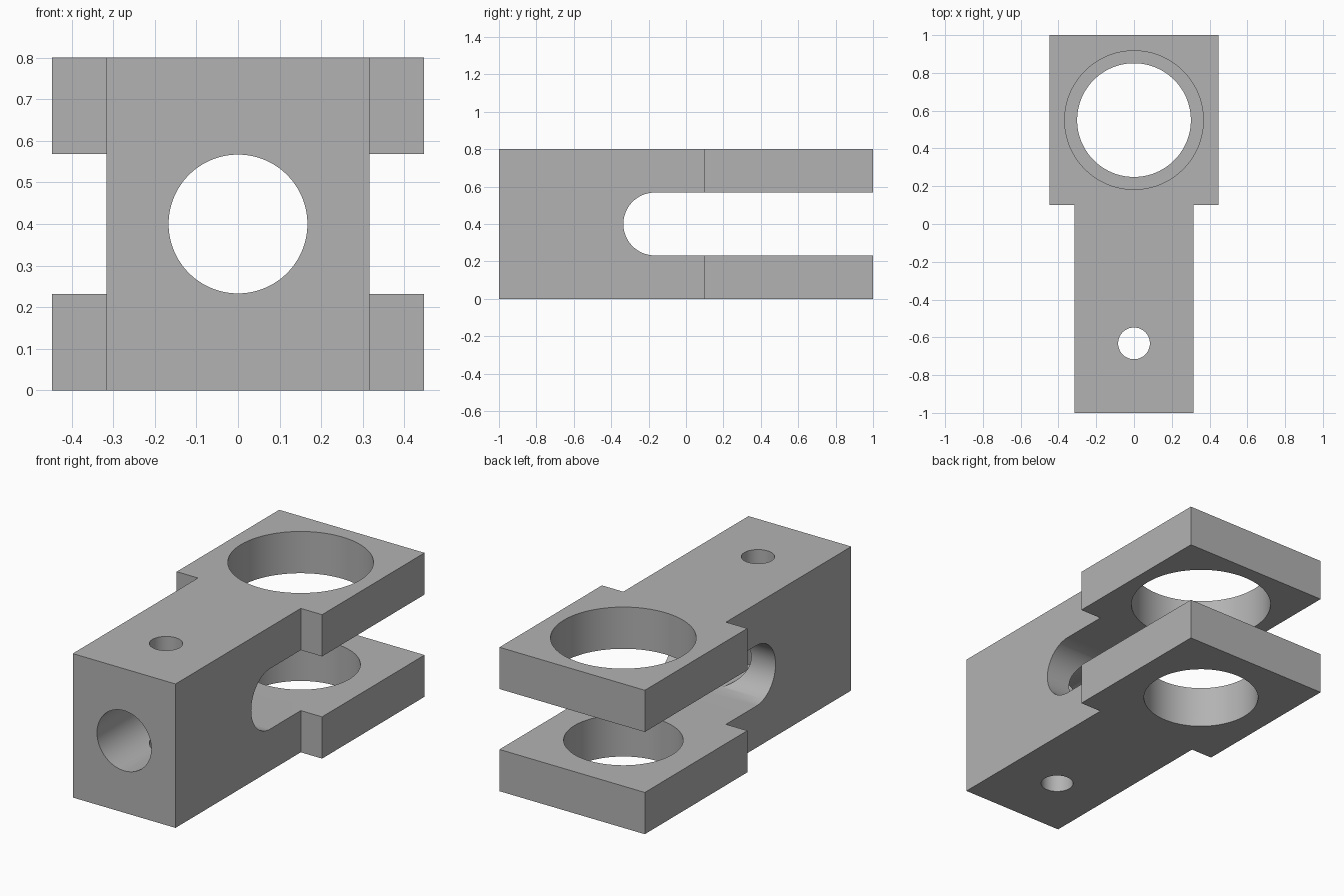
import bpy
import bmesh
import math
from mathutils import Matrix, Vector

default = bpy.data.objects.get("Cube")
if default:
    bpy.data.objects.remove(default, do_unlink=True)

HEIGHT = 0.80
MID = HEIGHT / 2
BORE = 0.168        # bore radius, also half the slot height
BODY = 0.316        # half width of the shank
HEAD = 0.447        # half width of the fork
SHOULDER = 0.10     # where the fork widens

steel = bpy.data.materials.new("plain grey")
steel.use_nodes = True
grey = (0.45, 0.45, 0.45, 1)
steel.diffuse_color = grey
steel.node_tree.nodes["Principled BSDF"].inputs["Base Color"].default_value = grey


def extrude_outline(name, points, direction):
    """Solid made by sweeping a closed outline along a direction."""
    bm = bmesh.new()
    face = bm.faces.new([bm.verts.new(p) for p in points])
    swept = bmesh.ops.extrude_face_region(bm, geom=[face])
    verts = [v for v in swept["geom"] if isinstance(v, bmesh.types.BMVert)]
    bmesh.ops.translate(bm, verts=verts, vec=Vector(direction))
    bmesh.ops.recalc_face_normals(bm, faces=bm.faces)
    return finish(name, bm)


def cylinder(name, radius, length, centre, tilt=0):
    bm = bmesh.new()
    place = Matrix.Translation(centre) @ Matrix.Rotation(tilt, 4, "X")
    bmesh.ops.create_cone(bm, cap_ends=True, segments=96, radius1=radius,
                          radius2=radius, depth=length, matrix=place)
    return finish(name, bm)


def finish(name, bm):
    mesh = bpy.data.meshes.new(name)
    bm.to_mesh(mesh)
    bm.free()
    mesh.materials.append(steel)
    obj = bpy.data.objects.new(name, mesh)
    bpy.context.collection.objects.link(obj)
    return obj


# T-shaped block: narrow shank at the front, wide fork at the back
right_side = [(BODY, -1), (BODY, SHOULDER), (HEAD, SHOULDER), (HEAD, 1)]
outline = right_side + [(-x, y) for x, y in reversed(right_side)]
block = extrude_outline("fork_block", [(x, y, 0) for x, y in outline], (0, 0, HEIGHT))

# Round-ended slot that splits the fork
slot_centre = -0.335 + BORE
arc = [math.pi / 2 + math.pi * i / 48 for i in range(49)]
slot_outline = [(-1, slot_centre + BORE * math.cos(a), MID + BORE * math.sin(a)) for a in arc]
slot_outline += [(-1, 1.2, MID - BORE), (-1, 1.2, MID + BORE)]

cutters = [
    extrude_outline("slot_cutter", slot_outline, (2, 0, 0)),
    cylinder("upper_ring_cutter", 0.367, 0.6, (0, 0.55, MID + 0.3)),
    cylinder("lower_ring_cutter", 0.301, 0.6, (0, 0.55, MID - 0.3)),
    cylinder("pin_hole_cutter", 0.084, 1.2, (0, -0.632, MID)),
    cylinder("front_bore_cutter", BORE - 0.001, 1.1, (0, -0.65, MID), math.pi / 2),
]

# Cut every opening, then drop the helpers
bpy.context.view_layer.objects.active = block
for cutter in cutters:
    cut = block.modifiers.new(cutter.name, "BOOLEAN")
    cut.operation = "DIFFERENCE"
    cut.solver = "EXACT"
    cut.object = cutter
    cutter.hide_render = True
    bpy.ops.object.modifier_apply(modifier=cut.name)
for cutter in cutters:
    bpy.data.objects.remove(cutter, do_unlink=True)

# Smooth bores with crisp edges
bpy.ops.object.select_all(action="DESELECT")
block.select_set(True)
bpy.ops.object.shade_smooth_by_angle(angle=math.radians(30))
